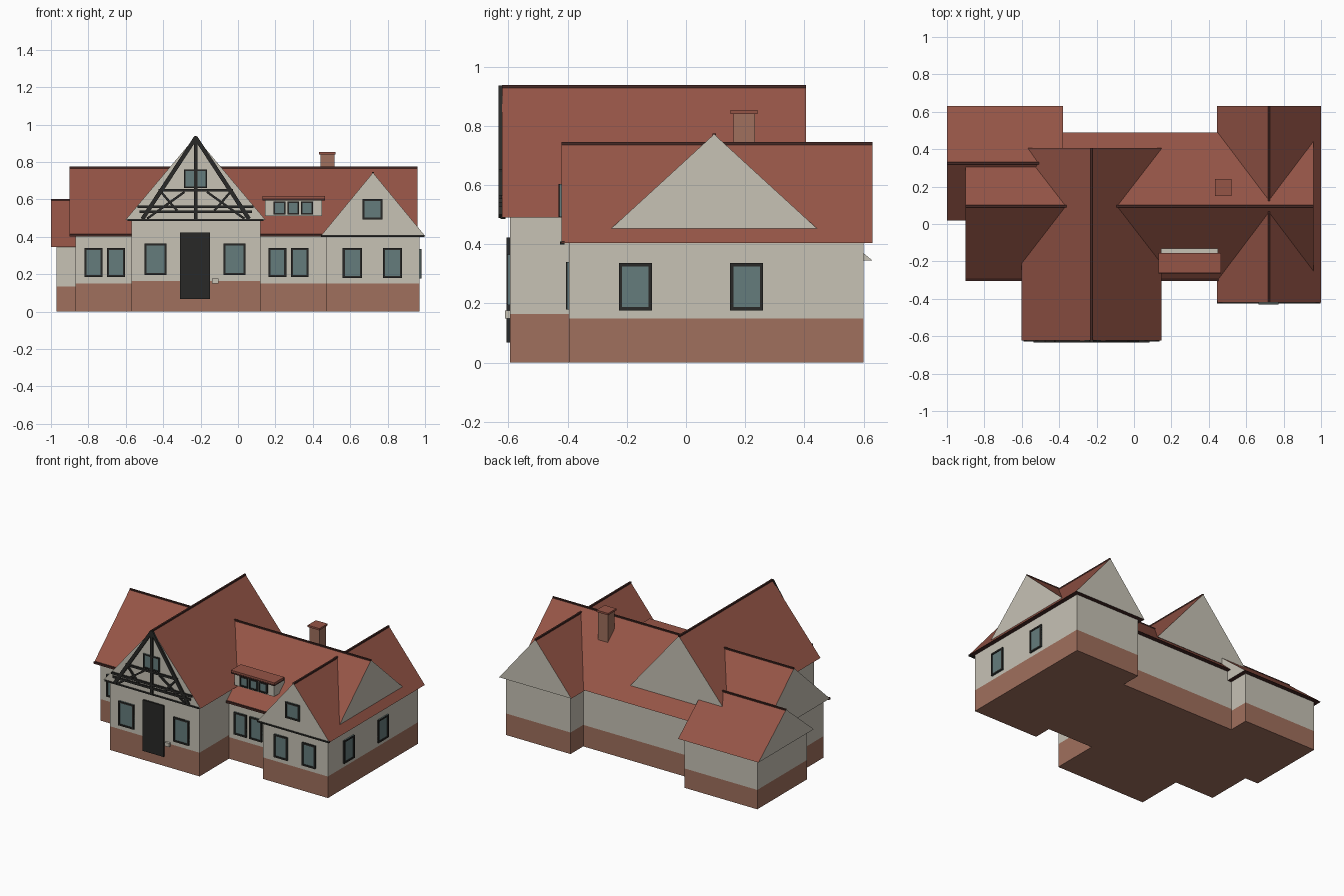
import bpy, bmesh, math
from mathutils import Vector

if "Cube" in bpy.data.objects:
    bpy.data.objects.remove(bpy.data.objects["Cube"])


def material(name, rgb):
    m = bpy.data.materials.new(name)
    m.diffuse_color = (*rgb, 1)
    m.use_nodes = True
    m.node_tree.nodes["Principled BSDF"].inputs["Base Color"].default_value = m.diffuse_color
    return m


ROOF = material("roof_tile", (0.30, 0.09, 0.062))
WALL = material("plaster", (0.57, 0.54, 0.46))
BRICK = material("brick", (0.35, 0.16, 0.11))
GLASS = material("glass", (0.13, 0.20, 0.20))
TIMBER = material("timber", (0.022, 0.022, 0.02))
FASCIA = material("fascia", (0.06, 0.022, 0.018))


def make(name, bm, *mats):
    bmesh.ops.recalc_face_normals(bm, faces=bm.faces[:])
    me = bpy.data.meshes.new(name)
    bm.to_mesh(me)
    bm.free()
    for m in mats:
        me.materials.append(m)
    ob = bpy.data.objects.new(name, me)
    bpy.context.collection.objects.link(ob)
    return ob


def box(name, x, y, z, mat):
    bm = bmesh.new()
    bmesh.ops.create_cube(bm, size=1)
    for v in bm.verts:
        v.co = [r[0] + (c + 0.5) * (r[1] - r[0]) for r, c in zip((x, y, z), v.co)]
    return make(name, bm, mat)


def walls(name, x, y, base, top):
    """Brick plinth with plaster wall above."""
    box(name + "_plinth", x, y, (0, base), BRICK)
    box(name + "_wall", x, y, (base, top), WALL)


def gable_roof(name, x, y, eave, ridge, axis):
    """Closed gable prism: tiled slopes, plaster ends, dark ridge cap."""
    bm = bmesh.new()
    along, across = (x, y) if axis == "x" else (y, x)
    mid = sum(across) / 2
    ends = []
    for a in along:
        pts = [(a, across[0], eave), (a, mid, ridge), (a, across[1], eave)]
        if axis == "y":
            pts = [(q, p, z) for p, q, z in pts]
        ends.append([bm.verts.new(p) for p in pts])
    for e in ends:
        bm.faces.new(e).material_index = 1
    for i in range(3):
        j = (i + 1) % 3
        f = bm.faces.new((ends[0][i], ends[0][j], ends[1][j], ends[1][i]))
        f.material_index = 2 if i == 2 else 0
    make(name + "_roof", bm, ROOF, WALL, FASCIA)
    cap, top = (mid - 0.006, mid + 0.006), (ridge - 0.008, ridge + 0.003)
    if axis == "x":
        box(name + "_ridge", along, cap, top, FASCIA)
    else:
        box(name + "_ridge", cap, along, top, FASCIA)


def window(name, a, z, face, side=False, t=0.011):
    """Dark frame bars round a pane; face is the wall plane it sits on."""
    s = 1 if side else -1

    def piece(part, r, zz, depth, mat):
        d = sorted((face - s * 0.004, face + s * depth))
        box(f"{name}_{part}", d if side else r, r if side else d, zz, mat)

    piece("pane", a, z, 0.006, GLASS)
    piece("jamb_l", (a[0], a[0] + t), z, 0.011, TIMBER)
    piece("jamb_r", (a[1] - t, a[1]), z, 0.011, TIMBER)
    piece("sill", a, (z[0], z[0] + t), 0.011, TIMBER)
    piece("head", a, (z[1] - t, z[1]), 0.011, TIMBER)


def beam(name, p, q, w=0.018, y=(-0.633, -0.62)):
    """Straight timber in the front gable plane, p and q are (x, z)."""
    p, q = Vector(p), Vector(q)
    d = (q - p).normalized() * w / 2
    n = Vector((-d.y, d.x))
    bm = bmesh.new()
    f, b = [[bm.verts.new((c.x, yy, c.y)) for c in (p + n, q + n, q - n, p - n)] for yy in y]
    bm.faces.new(f)
    bm.faces.new(b)
    for i in range(4):
        j = (i + 1) % 4
        bm.faces.new((f[i], f[j], b[j], b[i]))
    make(name, bm, TIMBER)


# Four wings of the house
walls("main", (-0.87, 0.94), (-0.27, 0.46), 0.15, 0.41)
gable_roof("main", (-0.90, 0.96), (-0.30, 0.49), 0.41, 0.772, "x")
walls("entry", (-0.57, 0.12), (-0.595, 0.37), 0.165, 0.49)
gable_roof("entry", (-0.602, 0.147), (-0.622, 0.405), 0.49, 0.935, "y")
walls("right_wing", (0.47, 0.97), (-0.395, 0.60), 0.15, 0.405)
gable_roof("right_wing", (0.443, 1.0), (-0.42, 0.63), 0.405, 0.743, "y")
walls("left_wing", (-0.97, -0.41), (0.05, 0.60), 0.135, 0.345)
gable_roof("left_wing", (-1.0, -0.38), (0.02, 0.63), 0.345, 0.598, "x")

# Front eave boards
box("main_eave_board_left", (-0.90, -0.57), (-0.304, -0.29), (0.402, 0.416), FASCIA)
box("main_eave_board_right", (0.12, 0.47), (-0.304, -0.29), (0.402, 0.416), FASCIA)
box("right_eave_board", (0.445, 0.998), (-0.425, -0.41), (0.4, 0.41), TIMBER)
box("entry_eave_board", (-0.59, 0.135), (-0.627, -0.61), (0.485, 0.495), TIMBER)

# Ground floor windows
for i, x in enumerate((-0.82, -0.70, 0.163, 0.283)):
    window(f"main_window_{i}", (x, x + 0.095), (0.185, 0.34), -0.27)
for i, x in enumerate((-0.50, -0.077)):
    window(f"entry_window_{i}", (x, x + 0.118), (0.195, 0.365), -0.595)
for i, x in enumerate((0.56, 0.775)):
    window(f"right_window_{i}", (x, x + 0.102), (0.18, 0.34), -0.395)
for i, y in enumerate((-0.227, 0.149)):
    window(f"side_window_{i}", (y, y + 0.112), (0.177, 0.336), 0.97, side=True)

# Gable windows
window("entry_gable_window", (-0.29, -0.165), (0.662, 0.76), -0.622, t=0.008)
window("right_gable_window", (0.665, 0.773), (0.492, 0.603), -0.42)

# Door and letter box
box("door", (-0.31, -0.15), (-0.607, -0.59), (0.068, 0.423), TIMBER)
box("letter_box", (-0.138, -0.105), (-0.612, -0.59), (0.15, 0.176), WALL)

# Half timbering in the entry gable
cx = -0.226
beam("king_post", (cx, 0.49), (cx, 0.935), 0.02)
beam("collar_beam", (cx - 0.20, 0.648), (cx + 0.20, 0.648), 0.014)
beam("upper_tie_beam", (cx - 0.31, 0.56), (cx + 0.31, 0.56), 0.014)
beam("lower_tie_beam", (cx - 0.30, 0.535), (cx + 0.30, 0.535), 0.014)
for n, s in (("left", -1), ("right", 1)):
    beam(f"rafter_{n}", (cx + s * 0.285, 0.495), (cx, 0.93), 0.022)
    beam(f"brace_{n}", (cx + s * 0.26, 0.497), (cx + s * 0.06, 0.64), 0.012)
    beam(f"strut_{n}", (cx + s * 0.19, 0.645), (cx + s * 0.10, 0.54), 0.012)

# Dormer
box("dormer_body", (0.145, 0.45), (-0.245, -0.13), (0.51, 0.60), WALL)
box("dormer_fascia", (0.13, 0.465), (-0.265, -0.155), (0.595, 0.604), FASCIA)
box("dormer_roof", (0.13, 0.465), (-0.263, -0.155), (0.604, 0.617), ROOF)
for i in range(3):
    x = 0.19 + i * 0.074
    window(f"dormer_window_{i}", (x, x + 0.063), (0.52, 0.588), -0.245, t=0.008)

# Chimney
box("chimney", (0.44, 0.515), (0.16, 0.233), (0.60, 0.842), BRICK)
box("chimney_cap", (0.432, 0.522), (0.151, 0.241), (0.84, 0.853), ROOF)
